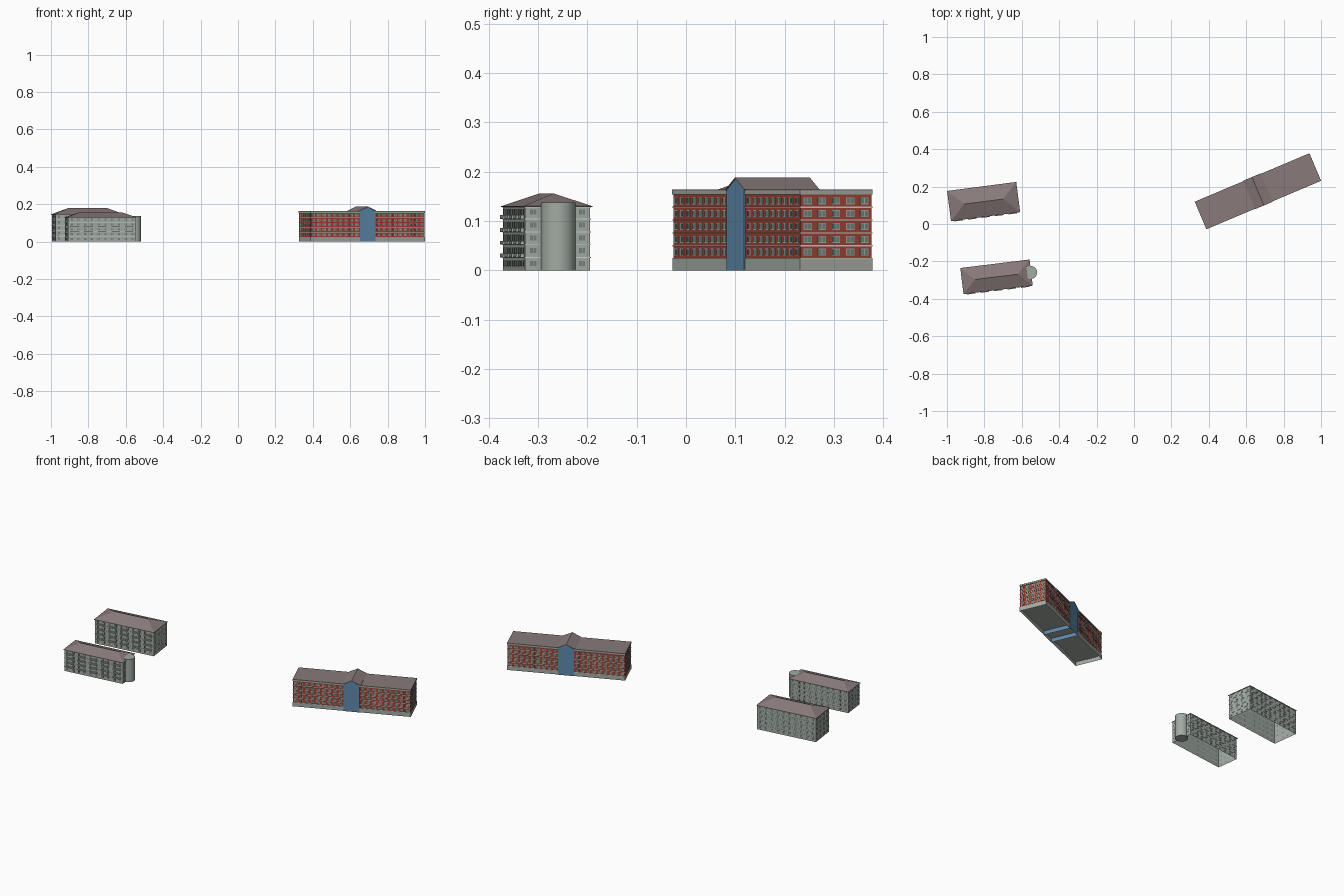
import bpy, bmesh, math
from mathutils import Matrix, Vector

cube = bpy.data.objects.get("Cube")
if cube:
    bpy.data.objects.remove(cube, do_unlink=True)


def material(name, rgb):
    m = bpy.data.materials.new(name)
    m.use_nodes = True
    m.diffuse_color = (*rgb, 1)
    m.node_tree.nodes["Principled BSDF"].inputs["Base Color"].default_value = (*rgb, 1)
    return m


RED = material("red brick", (0.34, 0.055, 0.035))
GREY = material("grey green render", (0.36, 0.41, 0.37))
TRIM = material("pale trim", (0.6, 0.65, 0.61))
GLASS = material("grey glass", (0.17, 0.22, 0.205))
ROOF = material("brown grey roof", (0.25, 0.195, 0.195))
BLUE = material("blue panel", (0.115, 0.25, 0.41))


class Part:
    """Collects geometry for one named object."""

    def __init__(self, name, mat, place):
        self.name, self.mat, self.place = name, mat, place
        self.bm = bmesh.new()

    def box(self, lo, hi, open_bottom=False):
        lo, hi = Vector(lo), Vector(hi)
        size = Matrix.Diagonal((*(hi - lo), 1))
        made = bmesh.ops.create_cube(self.bm, size=1, matrix=Matrix.Translation((lo + hi) / 2) @ size)
        if open_bottom:
            faces = {f for v in made["verts"] for f in v.link_faces}
            low = min(faces, key=lambda f: f.calc_center_median().z)
            bmesh.ops.delete(self.bm, geom=[low], context="FACES_ONLY")

    def plate(self, side, u, z, width, height, depth):
        """Adds a plate on a facade; side is (frame, length)."""
        n = len(self.bm.verts)
        self.box((u - width / 2, -depth, z), (u + width / 2, 0, z + height))
        self.bm.verts.ensure_lookup_table()
        bmesh.ops.transform(self.bm, matrix=side[0], verts=self.bm.verts[n:])

    def finish(self):
        bmesh.ops.recalc_face_normals(self.bm, faces=self.bm.faces)
        mesh = bpy.data.meshes.new(self.name)
        self.bm.to_mesh(mesh)
        self.bm.free()
        mesh.materials.append(self.mat)
        ob = bpy.data.objects.new(self.name, mesh)
        ob.matrix_world = self.place
        bpy.context.collection.objects.link(ob)
        return ob


def site(x, y, degrees):
    return Matrix.Translation((x, y, 0)) @ Matrix.Rotation(math.radians(degrees), 4, "Z")


def facades(length, width):
    """Front, right end, back and left end, each with its outside along -y."""
    sides = []
    for i in range(4):
        run, off = (length, width) if i % 2 == 0 else (width, length)
        frame = Matrix.Rotation(i * math.pi / 2, 4, "Z") @ Matrix.Translation((0, -off / 2, 0))
        sides.append((frame, run))
    return sides


def shell(name, mat, place, length, width, z0, z1):
    part = Part(name, mat, place)
    part.box((-length / 2, -width / 2, z0), (length / 2, width / 2, z1), True)
    part.finish()


def windows(name, place, sides, floors, bay, gap, size, sill):
    """Paired panes in a pale frame on every bay of every floor."""
    frames = Part(name + "_window_frames", GREY, place)
    panes = Part(name + "_window_panes", GLASS, place)
    w, h = size
    for i, side in enumerate(sides):
        count = round(side[1] / bay)
        step = side[1] / count
        for k in range(count):
            u = -side[1] / 2 + (k + 0.5) * step
            if i % 2 == 0 and abs(u) < gap:
                continue
            for z in floors:
                frames.plate(side, u, z + sill, w, h, 0.001)
                for s in (-1, 1):
                    panes.plate(side, u + s * w * 0.23, z + sill + h * 0.1, w * 0.38, h * 0.8, 0.0014)
    frames.finish()
    panes.finish()


def bands(name, place, sides, heights, thick, depth):
    part = Part(name, TRIM, place)
    for side in sides:
        for z in heights:
            part.plate(side, 0, z - thick / 2, side[1] + 2 * depth, thick, depth)
    part.finish()


# Long brick building
place = site(0.6625, 0.175, 22.9)
L, W, BASE, TOP = 0.662, 0.156, 0.024, 0.154
sides = facades(L, W)
storey = (TOP - BASE) / 5
floors = [BASE + storey * i for i in range(5)]
shell("brick_walls", RED, place, L, W, BASE, TOP)
shell("brick_building_base", GREY, place, L + 0.003, W + 0.003, 0, BASE)
windows("brick_building", place, sides, floors, 0.0315, 0.05, (0.018, 0.014), 0.006)
bands("brick_floor_bands", place, sides, floors, 0.0025, 0.0015)
shell("brick_cornice", GREY, place, L + 0.004, W + 0.004, TOP, 0.162)
flat = Part("brick_flat_roof", ROOF, place)
flat.box((-L / 2 - 0.002, -W / 2 - 0.002, 0.162), (L / 2 + 0.002, W / 2 + 0.002, 0.1635))
flat.finish()


def gable_prism(part, profile, half, closed):
    """Runs an x-z profile from front to back."""
    ends = [[part.bm.verts.new((x, y, z)) for x, z in profile] for y in (-half, half)]
    n = len(profile)
    for i in range(n if closed else n - 1):
        j = (i + 1) % n
        part.bm.faces.new((ends[0][i], ends[0][j], ends[1][j], ends[1][i]))
    for end in ends:
        part.bm.faces.new(end)


# Blue entrance block running through the middle, with its cross gable
entrance = Part("blue_entrance_block", BLUE, place)
gable_prism(entrance, [(-0.045, 0), (-0.045, 0.163), (0, 0.185), (0.045, 0.163), (0.045, 0)], 0.0815, False)
entrance.finish()
gable = Part("cross_gable_roof", ROOF, place)
gable_prism(gable, [(-0.05, 0.162), (0, 0.1855), (0.05, 0.162), (0.05, 0.164), (0, 0.188), (-0.05, 0.164)],
            0.0825, True)
gable.finish()


def hip_roof(name, place, length, width, eave, ridge):
    part = Part(name, ROOF, place)
    a, b = length / 2, width / 2
    part.box((-a, -b, eave - 0.002), (a, b, eave))
    corners = [part.bm.verts.new((x, y, eave)) for x, y in ((-a, -b), (a, -b), (a, b), (-a, b))]
    left, right = [part.bm.verts.new((s * (a - b), 0, ridge)) for s in (-1, 1)]
    for f in ((0, 1, right, left), (1, 2, right), (2, 3, left, right), (3, 0, left)):
        part.bm.faces.new([corners[v] if isinstance(v, int) else v for v in f])
    part.finish()


def apartment(name, place, length, width, eave, ridge):
    l, w = length - 0.008, width - 0.008
    sides = facades(l, w)
    storey = eave / 5
    floors = [storey * i for i in range(5)]
    shell(name + "_walls", GREY, place, l, w, 0, eave)
    windows(name, place, sides, floors, 0.036, 0, (0.015, storey * 0.48), storey * 0.3)
    bands(name + "_floor_bands", place, sides, floors[1:] + [eave - 0.003], 0.0018, 0.0012)
    hip_roof(name + "_hip_roof", place, length, width, eave, ridge)
    # Front balconies: slab and parapet
    slabs = Part(name + "_balcony_slabs", TRIM, place)
    rails = Part(name + "_balcony_rails", GREY, place)
    for k in range(5):
        u = (k - 2) * l / 5
        for z in floors[1:]:
            slabs.plate(sides[0], u, z, 0.046, 0.002, 0.008)
            rails.plate(sides[0], u, z + 0.002, 0.044, 0.006, 0.0075)
    slabs.finish()
    rails.finish()


apartment("rear_apartments", site(-0.804, 0.12, 7.4), 0.373, 0.163, 0.146, 0.179)
apartment("front_apartments", site(-0.735, -0.2825, 7), 0.373, 0.141, 0.13, 0.156)

# Round stair tower on the end of the front apartments
tower = Part("round_stair_tower", GREY, site(-0.553, -0.259, 0))
bmesh.ops.create_cone(tower.bm, cap_ends=True, segments=32, radius1=0.035, radius2=0.035, depth=0.138,
                      matrix=Matrix.Translation((0, 0, 0.069)))
ob = tower.finish()
bpy.context.view_layer.objects.active = ob
ob.select_set(True)
bpy.ops.object.shade_smooth_by_angle()
